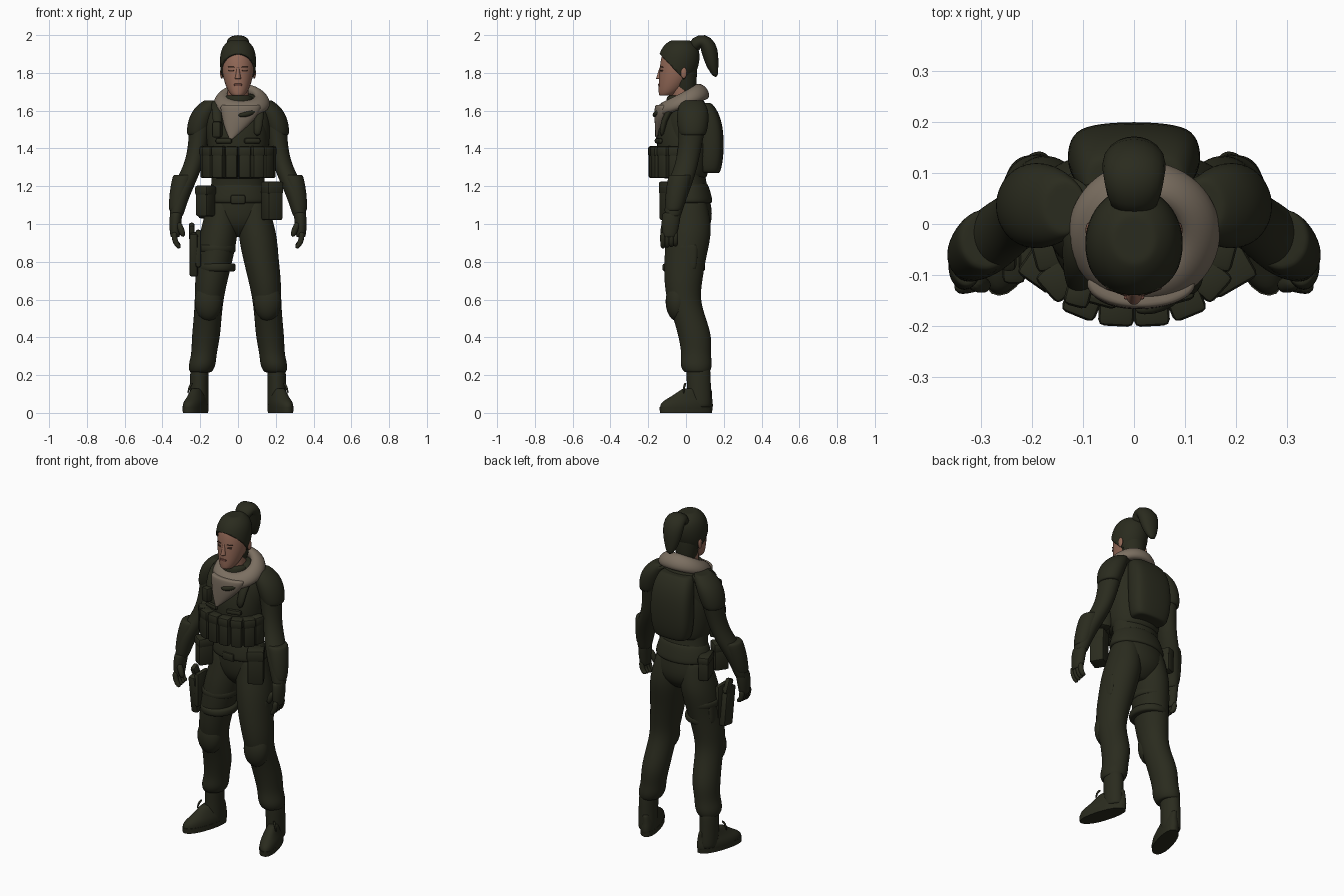
import bpy, bmesh, math
from mathutils import Vector

cube = bpy.data.objects.get("Cube")
if cube:
    bpy.data.objects.remove(cube, do_unlink=True)


def material(name, *colour):
    mat = bpy.data.materials.new(name)
    mat.use_nodes = True
    mat.diffuse_color = (*colour, 1)
    mat.node_tree.nodes["Principled BSDF"].inputs["Base Color"].default_value = (*colour, 1)
    return mat


OLIVE = material("dark olive cloth", .023, .024, .013)
SKIN = material("skin", .29, .14, .095)
SCARF = material("scarf beige", .2, .16, .12)
DARK = material("dark brown", .06, .03, .02)
LIP = material("lip", .2, .08, .06)


# Apply modifiers, then colour and shade
def finish(obj, mat, angle=50):
    obj.data.materials.append(mat)
    bpy.ops.object.select_all(action='DESELECT')
    obj.select_set(True)
    bpy.context.view_layer.objects.active = obj
    bpy.ops.object.convert(target='MESH')
    bpy.ops.object.shade_smooth_by_angle(angle=math.radians(angle))
    return obj


# Join rings of points into a closed skin
def skin_rings(name, rings, mat, smooth, loop=False):
    bm = bmesh.new()
    rings = [[bm.verts.new(point) for point in ring] for ring in rings]
    following = rings[1:] + rings[:1] if loop else rings[1:]
    for lower, upper in zip(rings, following):
        for i in range(len(lower)):
            bm.faces.new((lower[i - 1], lower[i], upper[i], upper[i - 1]))
    if not loop:
        bm.faces.new(rings[0])
        bm.faces.new(rings[-1])
    bmesh.ops.recalc_face_normals(bm, faces=bm.faces)
    mesh = bpy.data.meshes.new(name)
    bm.to_mesh(mesh)
    bm.free()
    obj = bpy.data.objects.new(name, mesh)
    bpy.context.collection.objects.link(obj)
    obj.modifiers.new("Subdivision", 'SUBSURF').levels = smooth
    return finish(obj, mat)


# Unit circle, widened to make up for the shrinkage of subdivision
def circle(count, smooth):
    grow = 3 / (2 + math.cos(math.tau / count)) if smooth else 1
    angles = [math.tau * i / count for i in range(count)]
    return [(grow * math.cos(a), grow * math.sin(a)) for a in angles]


# Stack of level ellipses, each ([x,] y, z, radius); power below one is boxier
def loft(name, levels, mat=OLIVE, depth=1, side=1, power=1, toe_out=0, count=12, smooth=2):
    levels = [level if len(level) > 3 else (0, *level) for level in levels]
    ends = [(*level[:3], level[3] * .8) for level in (levels[0], levels[-1])]
    rings = []
    for x, y, z, radius in [ends[0], *levels, ends[1]]:
        ring = []
        for c, s in circle(count, smooth):
            dx = radius * math.copysign(abs(c) ** power, c)
            dy = radius * depth * math.copysign(abs(s) ** power, s)
            ring.append((side * (x + dx - toe_out * dy), y + dy, z))
        rings.append(ring)
    return skin_rings(name, rings, mat, smooth)


# Round tube through points (x, y, z, radius)
def tube(name, points, mat=OLIVE, side=1, wide=1):
    centres = [Vector(p[:3]) for p in points]
    spans = [max(axis) - min(axis) for axis in zip(*centres)]
    flat = Vector([float(i == spans.index(min(spans))) for i in range(3)])
    rings = []
    for i, (x, y, z, radius) in enumerate(points):
        along = centres[min(i + 1, len(points) - 1)] - centres[max(i - 1, 0)]
        u = along.cross(flat).normalized()
        v = along.cross(u).normalized()
        offsets = [radius * (c * u + s * v) for c, s in circle(10, True)]
        rings.append([(side * (x + o.x * wide), y + o.y, z + o.z) for o in offsets])
    return skin_rings(name, rings, mat, 1)


# Box with rounded edges
def box(name, at, size, turn=0, tilt=0, mat=OLIVE, bevel=.012):
    bpy.ops.mesh.primitive_cube_add(size=1, location=at)
    obj = bpy.context.object
    obj.name = name
    obj.scale = size
    bpy.ops.object.transform_apply(location=False, rotation=False)
    obj.rotation_euler = math.radians(tilt), 0, math.radians(turn)
    modifier = obj.modifiers.new("Bevel", 'BEVEL')
    modifier.width, modifier.segments = bevel, 2
    return finish(obj, mat, 35)


# Pouch with an overhanging flap on its upper third
def pouch(name, at, size, turn=0):
    x, y, z = at
    wide, deep, tall = size
    box(name, at, size, turn)
    box(name + "_flap", (x, y, z + tall * .36), (wide + .006, deep + .006, tall / 3), turn)


def ball(name, at, size, mat=OLIVE):
    bpy.ops.mesh.primitive_uv_sphere_add(segments=24, ring_count=12, radius=1, location=at)
    obj = bpy.context.object
    obj.name = name
    obj.scale = size
    return finish(obj, mat)


# Torso and clothing layers
loft("torso", [(.03, .93, .06), (.03, .97, .13), (.028, 1.04, .175), (.018, 1.2, .138), (0, 1.28, .14),
               (-.01, 1.48, .175), (.005, 1.58, .168), (.015, 1.64, .135), (.01, 1.69, .08)], depth=.68)
loft("vest", [(-.008, 1.24, .145), (-.015, 1.4, .166), (-.012, 1.52, .158), (.005, 1.63, .115)],
     depth=.86, power=.92)
loft("jacket_hem", [(.022, 1.11, .17), (.02, 1.14, .168), (.016, 1.22, .142)], depth=.7)
box("belt_buckle", (0, -.09, 1.13), (.08, .025, .05))
box("pouch_row_backing", (0, -.1, 1.32), (.3, .08, .14))
loft("backpack", [(.125, 1.27, .11), (.133, 1.36, .13), (.132, 1.5, .13), (.112, 1.59, .12), (.085, 1.64, .1)],
     depth=.52, power=.62)
box("radio", (-.11, -.14, 1.5), (.05, .045, .085), turn=-15)

# Hip pouches
pouch("left_hip_pouch", (.18, -.085, 1.12), (.09, .085, .2), turn=30)
pouch("right_hip_pouch", (-.172, -.08, 1.12), (.075, .085, .16), turn=-35)
pouch("right_rear_pouch", (-.165, .045, 1.1), (.06, .12, .14), turn=20)

# Everything mirrored
for side, word in ((1, "left_"), (-1, "right_")):
    for x, y, turn in ((.034, -.167, 3), (.1, -.15, 22), (.148, -.11, 48), (.165, -.055, 75)):
        pouch(word + "chest_pouch", (side * x, y, 1.325), (.064, .06, .165), side * turn)
    box(word + "chest_tab", (side * .075, -.145, 1.44), (.09, .025, .03), side * 15)
    tube(word + "shoulder_strap", [(.1, -.13, 1.46, .014), (.11, -.12, 1.55, .016), (.115, -.07, 1.63, .018),
                                   (.11, .02, 1.655, .018), (.1, .09, 1.6, .018)], side=side, wide=1.5)

    # Arm
    loft(word + "arm", [(.12, .03, 1.645, .05), (.175, .035, 1.6, .062), (.2, .033, 1.52, .06),
                        (.213, .02, 1.4, .05), (.24, 0, 1.3, .05), (.285, -.035, 1.21, .056),
                        (.315, -.06, 1.11, .044), (.327, -.07, 1.04, .036)], depth=1.2, side=side)
    loft(word + "sleeve_cap", [(.135, .033, 1.655, .045), (.172, .036, 1.61, .066), (.2, .036, 1.54, .068),
                               (.215, .035, 1.47, .057)], depth=1.25, side=side)
    loft(word + "forearm_guard", [(.288, -.03, 1.26, .058), (.31, -.05, 1.16, .054),
                                  (.325, -.065, 1.07, .042)], depth=1.1, side=side)
    loft(word + "palm", [(.327, -.075, 1.06, .033), (.333, -.083, 1, .032), (.333, -.087, .93, .025)],
         depth=1.5, side=side)
    for finger in range(4):
        y = -.122 + .022 * finger
        tube(word + "finger", [(.337, y, .96, .015), (.338, y, .925, .015), (.325, y, .89, .014),
                               (.305, y, .872 + .006 * finger, .01)], side=side)
    tube(word + "thumb", [(.32, -.11, 1.01, .017), (.3, -.12, .97, .017), (.288, -.12, .93, .013)], side=side)

    # Leg, gathered over the boot top
    loft(word + "leg", [(.085, .022, 1.12, .075), (.09, .022, 1.03, .09), (.104, .015, .94, .102),
                        (.12, -.005, .82, .094), (.142, -.015, .7, .086), (.153, -.015, .6, .075),
                        (.161, .02, .5, .073), (.17, .05, .4, .075), (.18, .054, .31, .065),
                        (.19, .053, .255, .073), (.197, .058, .215, .06)], depth=1.17, side=side)
    ball(word + "knee_pad", (side * .156, -.045, .59), (.074, .063, .105))
    loft(word + "cargo_pocket", [(.188, .01, .89, .023), (.195, .005, .76, .022)], depth=2.4, side=side, power=.7)
    loft(word + "boot", [(.203, .065, .24, .05), (.206, .068, .15, .048), (.205, .072, .03, .05)],
         depth=1.3, side=side)
    loft(word + "foot", [(.21, .06, .13, .03), (.215, .025, .08, .043), (.225, .002, .055, .054),
                         (.225, .002, .01, .054)], depth=2.6, side=side, toe_out=.28, power=.9)
    loft(word + "sole", [(.225, 0, .03, .054), (.225, 0, 0, .053)], depth=2.6, side=side,
         toe_out=.28, power=.9, count=24, smooth=0)
    tube(word + "boot_lace", [(.24, 0, .16, .006), (.258, -.012, .14, .006), (.265, -.012, .1, .004)], side=side)

    # Eye, eyebrow and ear
    box(word + "eye", (side * .035, -.13, 1.812), (.028, .009, .009), side * 20, mat=DARK, bevel=.002)
    box(word + "eyebrow", (side * .036, -.129, 1.83), (.036, .009, .005), side * 20, mat=DARK, bevel=.002)
    ball(word + "ear", (side * .086, -.012, 1.8), (.009, .016, .03), SKIN)

# Sidearm and straps on the right thigh
for y, z in ((.002, .87), (-.012, .77)):
    loft("thigh_strap", [(-.115, y, z - .022, .104), (-.115, y, z + .022, .104)], depth=1.1)
box("holster", (-.235, -.06, .84), (.045, .085, .23), tilt=8)
box("holster_plate", (-.21, -.05, .87), (.03, .11, .2))
box("sidearm_grip", (-.245, -.055, .96), (.03, .05, .09), tilt=25)

# Head, nose and mouth
head = [(-.105, 1.68, .034), (-.08, 1.71, .058), (-.047, 1.79, .084), (-.035, 1.88, .088),
        (-.03, 1.935, .07), (-.03, 1.962, .035)]
loft("head", head, SKIN, depth=1.13)
loft("neck", [(-.01, 1.62, .06), (-.03, 1.76, .055)], SKIN)
loft("collar", [(-.02, 1.6, .09), (-.025, 1.68, .078)])
loft("nose", [(-.138, 1.768, .017), (-.136, 1.79, .012), (-.13, 1.83, .008)], SKIN, depth=1.3)
box("lips", (0, -.143, 1.737), (.04, .009, .012), mat=LIP, bevel=.003)

# Hair shell trimmed at the hairline and nape, then the tied tail
hair = loft("hair", [(y, z + .01, radius + .01) for y, z, radius in head], depth=1.14)
bm = bmesh.new()
bm.from_mesh(hair.data)
for point, normal in (((0, -.13, 1.89), (0, 1.05, 1)), ((0, 0, 1.71), (0, .1, 1))):
    bmesh.ops.bisect_plane(bm, geom=bm.verts[:] + bm.edges[:] + bm.faces[:], plane_co=point,
                           plane_no=normal, clear_inner=True)
bm.to_mesh(hair.data)
bm.free()
hair.modifiers.new("Solidify", 'SOLIDIFY').thickness = .012
loft("nape_hair", [(-.005, 1.7, .055), (-.01, 1.75, .066), (-.02, 1.84, .08)])
tube("ponytail", [(0, .03, 1.92, .03), (0, .055, 1.96, .038), (0, .09, 1.972, .042), (0, .12, 1.94, .046),
                  (0, .133, 1.88, .04), (0, .142, 1.83, .03), (0, .16, 1.775, .01)], wide=1.4)

# Scarf: tilted roll, high at the nape, with a hanging point and a dark fold
rings = []
for c, s in circle(28, True):
    out = Vector((c, s, 0))
    centre = Vector((.02 + .108 * c, -.018 + .1 * s, 1.655 + .045 * s))
    rings.append([centre + out * (.037 * u - .016 * v) + Vector((0, 0, .042 * v)) for u, v in circle(10, True)])
skin_rings("scarf_roll", rings, SCARF, 1, loop=True)
loft("scarf_point", [(.015, -.115, 1.63, .112), (.01, -.125, 1.57, .095), (-.015, -.138, 1.51, .058),
                     (-.036, -.155, 1.45, .008)], SCARF, depth=.45)
tube("scarf_fold", [(0, -.168, 1.575, .008), (.035, -.165, 1.578, .014), (.07, -.15, 1.588, .015),
                    (.105, -.12, 1.61, .012)])
